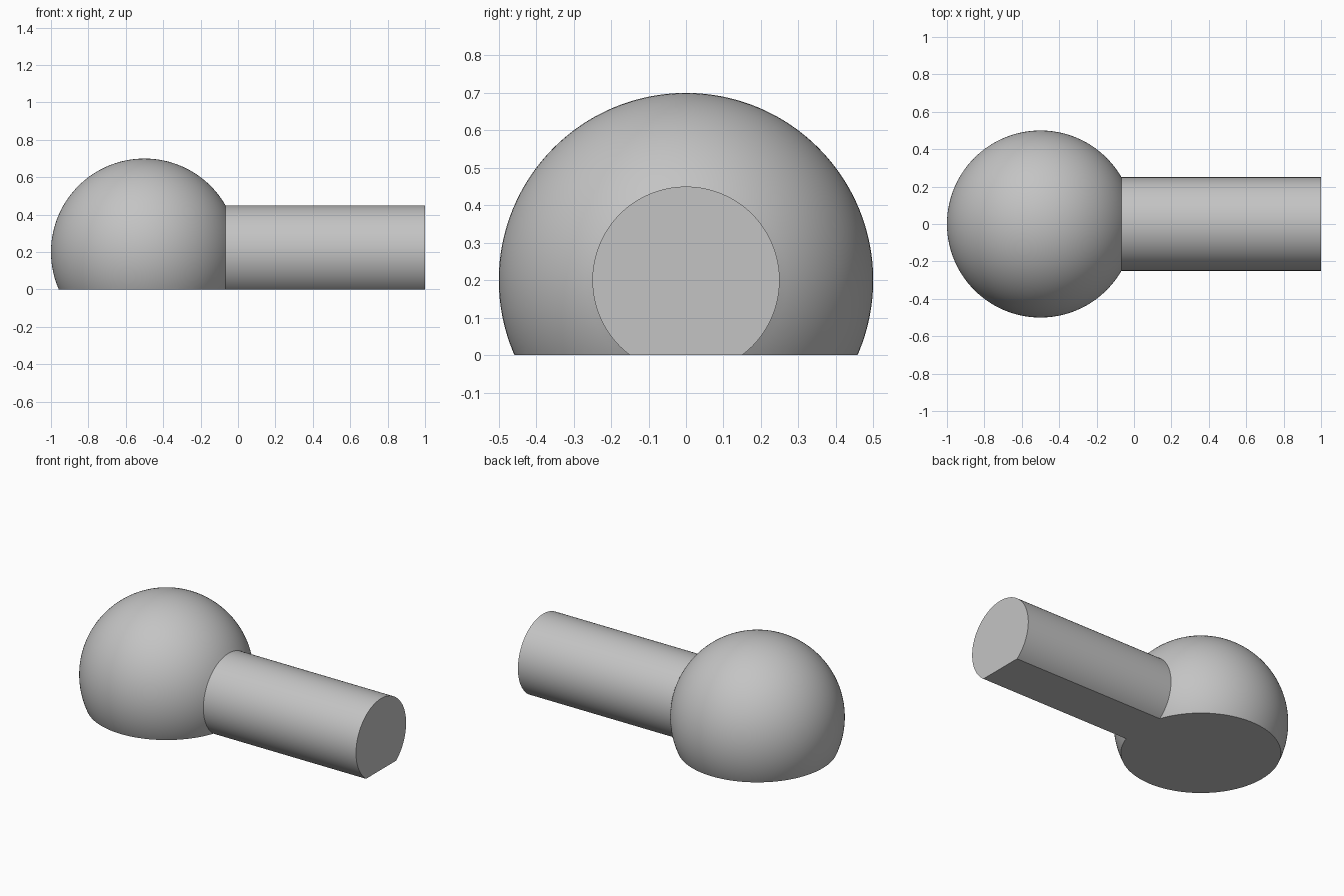
import bpy
import bmesh
import math
from mathutils import Vector

cube = bpy.data.objects.get("Cube")
if cube:
    bpy.data.objects.remove(cube, do_unlink=True)

BALL_R, SHAFT_R = 0.5, 0.25
CENTRE = Vector((-0.5, 0, 0.2))
SHAFT_END = 1.0
ARC_STEPS, TURN_STEPS = 60, 128

# Plain grey material
grey = bpy.data.materials.new("plain_grey")
grey.use_nodes = True
colour = (0.55, 0.55, 0.55, 1)
grey.diffuse_color = colour
grey.node_tree.nodes["Principled BSDF"].inputs["Base Color"].default_value = colour

# Half profile: ball arc up to where it meets the shaft, then the shaft
join = math.asin(SHAFT_R / BALL_R)
bm = bmesh.new()
points = []
for i in range(ARC_STEPS + 1):
    a = math.pi + (join - math.pi) * i / ARC_STEPS
    points.append(CENTRE + Vector((math.cos(a), 0, math.sin(a))) * BALL_R)
points[0].z = CENTRE.z
points.append(Vector((SHAFT_END, 0, CENTRE.z + SHAFT_R)))
verts = [bm.verts.new(p) for p in points]
edges = [bm.edges.new(pair) for pair in zip(verts, verts[1:])]

# Revolve about the shaft axis and close the shaft end
bmesh.ops.spin(bm, geom=verts + edges, cent=CENTRE, axis=(1, 0, 0),
               angle=math.tau, steps=TURN_STEPS, use_merge=True)
bmesh.ops.remove_doubles(bm, verts=bm.verts[:], dist=1e-5)
bmesh.ops.holes_fill(bm, edges=[e for e in bm.edges if e.is_boundary], sides=0)

# Slice off the flat base and cap it
bmesh.ops.bisect_plane(bm, geom=bm.verts[:] + bm.edges[:] + bm.faces[:],
                       plane_co=(0, 0, 0), plane_no=(0, 0, 1), clear_inner=True)
bmesh.ops.holes_fill(bm, edges=[e for e in bm.edges if e.is_boundary], sides=0)
bmesh.ops.recalc_face_normals(bm, faces=bm.faces[:])

mesh = bpy.data.meshes.new("ball_and_shaft")
bm.to_mesh(mesh)
bm.free()
mesh.materials.append(grey)
body = bpy.data.objects.new("ball_and_shaft", mesh)
bpy.context.collection.objects.link(body)

# Smooth curved surfaces, sharp rims
bpy.ops.object.select_all(action="DESELECT")
body.select_set(True)
bpy.context.view_layer.objects.active = body
bpy.ops.object.shade_smooth_by_angle(angle=math.radians(30))
